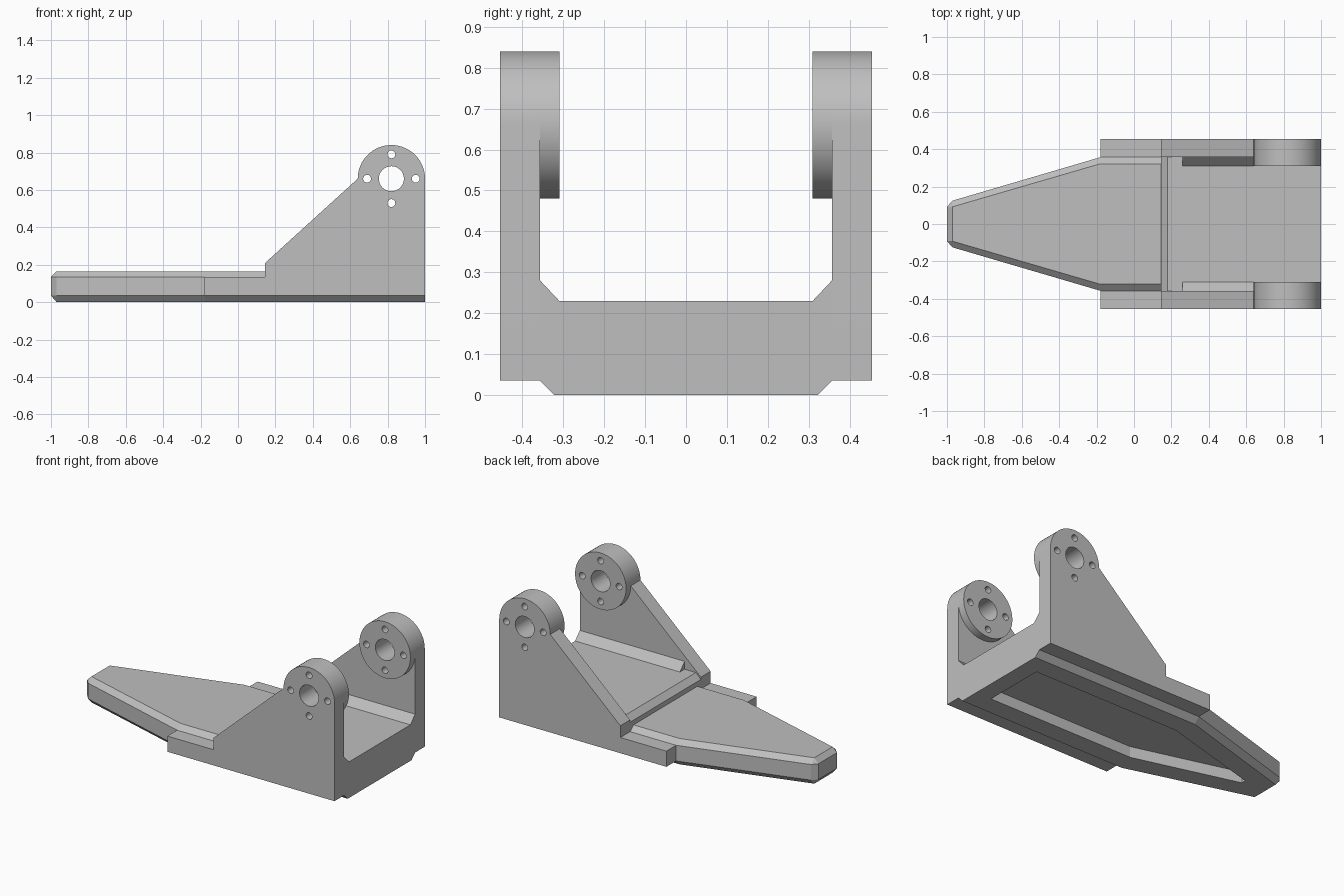
import bpy
import bmesh
from math import pi, cos, sin, radians
from mathutils import Vector

cube = bpy.data.objects.get("Cube")
if cube:
    bpy.data.objects.remove(cube, do_unlink=True)

GREY = (0.52, 0.52, 0.52, 1)
grey = bpy.data.materials.new("plain grey")
grey.use_nodes = True
grey.diffuse_color = GREY
grey.node_tree.nodes["Principled BSDF"].inputs["Base Color"].default_value = GREY

HALF = 0.357            # half width between the side walls
OUT = 0.455             # half width over the side walls
CX, CZ, R = 0.82, 0.66, 0.18    # ear centre and radius


def loft(name, rings):
    """Join matching rings of points into a closed solid."""
    bm = bmesh.new()
    loops = [[bm.verts.new(p) for p in ring] for ring in rings]
    n = len(loops[0])
    for a, b in zip(loops, loops[1:]):
        for i in range(n):
            j = (i + 1) % n
            bm.faces.new((a[i], a[j], b[j], b[i]))
    bm.faces.new(loops[0][::-1])
    bm.faces.new(loops[-1])
    bmesh.ops.remove_doubles(bm, verts=bm.verts, dist=1e-5)
    bmesh.ops.recalc_face_normals(bm, faces=bm.faces)
    mesh = bpy.data.meshes.new(name)
    bm.to_mesh(mesh)
    bm.free()
    ob = bpy.data.objects.new(name, mesh)
    bpy.context.collection.objects.link(ob)
    mesh.materials.append(grey)
    return ob


def prism_y(name, profile, y0, y1):
    """Extrude an x-z profile along y."""
    return loft(name, [[(x, y, z) for x, z in profile] for y in (y0, y1)])


def circle(x, z, r, n):
    return [(x + r * cos(2 * pi * i / n), z + r * sin(2 * pi * i / n)) for i in range(n)]


def both_sides(half):
    """Mirror a half outline across y = 0."""
    return half + [(x, -y) for x, y in reversed(half)]


def cut(ob, cutter):
    cutter.hide_render = True
    mod = ob.modifiers.new("cut", "BOOLEAN")
    mod.operation = "DIFFERENCE"
    mod.solver = "EXACT"
    mod.object = cutter
    bpy.context.view_layer.objects.active = ob
    bpy.ops.object.modifier_apply(modifier=mod.name)
    bpy.data.objects.remove(cutter, do_unlink=True)


def smooth(ob):
    bpy.ops.object.select_all(action="DESELECT")
    ob.select_set(True)
    bpy.context.view_layer.objects.active = ob
    bpy.ops.object.shade_smooth_by_angle(angle=radians(30))


# Tapered base plate with chamfered top and bottom edges
wide = both_sides([(1, HALF), (-0.18, HALF), (-0.97, 0.125), (-1, 0.092)])
slim = both_sides([(1, 0.322), (-0.18, 0.322), (-0.97, 0.092), (-0.97, 0.092)])
layers = [(slim, 0), (wide, 0.035), (wide, 0.135), (slim, 0.165)]
base = loft("base_plate", [[(x, y, z) for x, y in ring] for ring, z in layers])

# Shallow pocket in the underside
pocket = both_sides([(0.89, 0.2), (-0.14, 0.2), (-0.81, 0.015)])
cut(base, loft("pocket_cutter", [[(x, y, z) for x, y in pocket] for z in (-0.1, 0.07)]))

# Raised deck between the walls, with a chamfered front edge
prism_y("deck", [(0.145, 0.135), (0.145, 0.195), (0.18, 0.23), (1, 0.23), (1, 0.135)],
        -HALF, HALF)

# Side walls, ear bosses and corner fillets
arc = [(CX + R * cos(pi * i / 32), CZ + R * sin(pi * i / 32)) for i in range(33)]
wall = [(-0.18, 0.035), (1, 0.035)] + arc + [(0.145, 0.21), (0.145, 0.135), (-0.18, 0.135)]
holes = [(0, 0, 0.067, 32)] + [(0.13 * dx, 0.13 * dz, 0.021, 16)
                               for dx, dz in ((1, 0), (-1, 0), (0, 1), (0, -1))]

for side, s in (("left", 1), ("right", -1)):
    label = "back" if s > 0 else "front"
    parts = [prism_y(label + "_side_wall", wall, s * HALF, s * OUT),
             prism_y(label + "_ear_boss", circle(CX, CZ, R, 64), s * 0.31, s * HALF)]
    for ob in parts:
        for dx, dz, r, n in holes:
            cut(ob, prism_y("hole_cutter", circle(CX + dx, CZ + dz, r, n), s * 0.2, s * 0.6))
        smooth(ob)
    section = [(s * HALF, 0.23), (s * 0.31, 0.23), (s * HALF, 0.28)]
    loft(label + "_corner_fillet", [[(x, y, z) for y, z in section] for x in (0.26, 1)])
